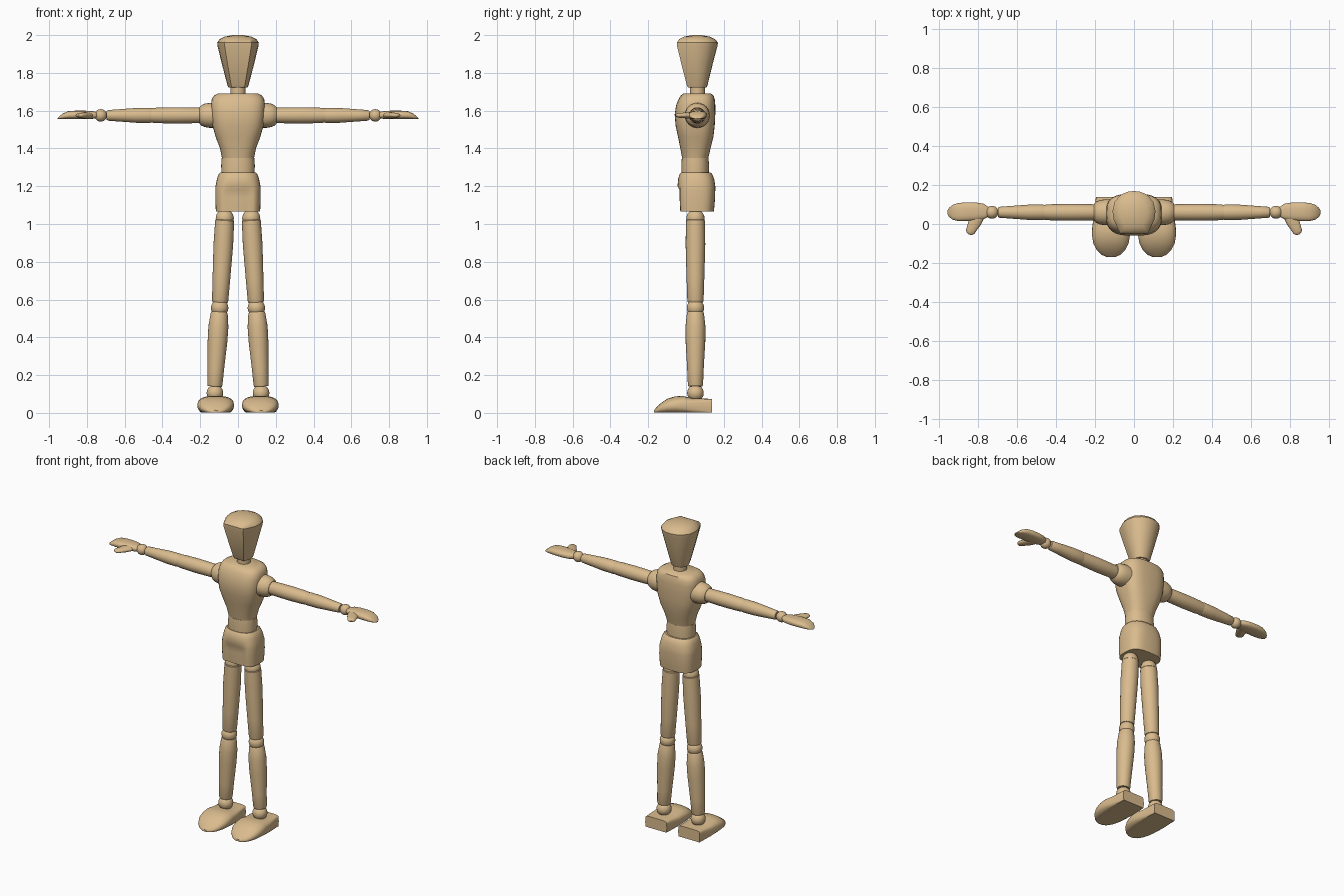
import bpy, bmesh, math
from mathutils import Vector, Matrix

wood = bpy.data.materials.new("light_wood")
wood.diffuse_color = (0.70, 0.50, 0.27, 1)
X, Y, Z = Vector((1, 0, 0)), Vector((0, 1, 0)), Vector((0, 0, 1))


def finish(name, bm, mirror=False, angle=35):
    bmesh.ops.recalc_face_normals(bm, faces=bm.faces[:])
    me = bpy.data.meshes.new(name)
    bm.to_mesh(me)
    bm.free()
    ob = bpy.data.objects.new(name, me)
    bpy.context.collection.objects.link(ob)
    me.materials.append(wood)
    bpy.ops.object.select_all(action='DESELECT')
    ob.select_set(True)
    bpy.context.view_layer.objects.active = ob
    bpy.ops.object.shade_smooth_by_angle(angle=math.radians(angle))
    if mirror:
        ob.modifiers.new("mirror", 'MIRROR').use_mirror_merge = False
    return ob


def loft(name, rings, mirror=False, angle=35):
    bm = bmesh.new()
    vs = [[bm.verts.new(p) for p in r] for r in rings]
    for a, b in zip(vs, vs[1:]):
        for i in range(len(a)):
            j = (i + 1) % len(a)
            bm.faces.new((a[i], a[j], b[j], b[i]))
    bm.faces.new(vs[0])
    bm.faces.new(vs[-1])
    return finish(name, bm, mirror, angle)


def ring(c, u, v, ru, rv, n=2.0, seg=32):
    """Superellipse cross-section."""
    f = lambda t: math.copysign(abs(t) ** (2 / n), t)
    return [Vector(c) + u * ru * f(math.cos(a)) + v * rv * f(math.sin(a))
            for a in (2 * math.pi * i / seg for i in range(seg))]


def limb(name, a, b, profile, flat=1.0):
    """Turned piece from a to b; profile holds (position 0-1, radius)."""
    a, b = Vector(a), Vector(b)
    d = (b - a).normalized()
    v = (Z if abs(d.z) < 0.9 else Y)
    u = d.cross(v).normalized()
    v = u.cross(d)
    loft(name, [ring(a.lerp(b, t), u, v, r, r * flat, seg=24) for t, r in profile], True)


def ball(name, c, r):
    bm = bmesh.new()
    bmesh.ops.create_uvsphere(bm, u_segments=24, v_segments=14, radius=r,
                              matrix=Matrix.Translation(c))
    finish(name, bm, True)


def stack(name, rows):
    """Body block from rows of (z, half width, front y, back y, squareness)."""
    return loft(name, [ring((0, (f + b) / 2, z), X, Y, w, (b - f) / 2, n)
                       for z, w, f, b, n in rows])


# head: faceted block with flat face panel and rounded back
outline = [(-.65, -1), (.65, -1), (.95, -.35), (1, .05), (.9, .5), (.6, .83),
           (.3, .96), (0, 1), (-.3, .96), (-.6, .83), (-.9, .5), (-1, .05), (-.95, -.35)]
head_rows = [(1.722, .05, .012, .108), (1.735, .056, .004, .114), (1.85, .086, -.025, .142),
             (1.94, .108, -.047, .166), (1.96, .11, -.048, .169), (1.978, .098, -.036, .155),
             (1.992, .07, -.01, .125), (2.0, .025, .035, .082)]
loft("head", [[Vector((x * w, (f + b) / 2 + y * (b - f) / 2, z)) for x, y in outline]
              for z, w, f, b in head_rows])
stack("neck", [(1.66, .04, .02, .1, 2), (1.74, .04, .02, .1, 2)])

# body blocks
stack("torso", [(1.345, .084, -.02, .117, 2.3), (1.40, .095, -.03, .13, 2.5),
                (1.46, .118, -.042, .145, 2.8), (1.52, .135, -.055, .152, 3),
                (1.58, .142, -.06, .155, 3), (1.63, .143, -.052, .155, 3),
                (1.66, .139, -.04, .152, 3), (1.68, .127, -.028, .146, 2.8),
                (1.692, .105, -.012, .13, 2.6)])
stack("waist", [(1.25, .087, -.024, .12, 2.2), (1.31, .089, -.025, .122, 2.2),
                (1.35, .086, -.022, .119, 2.2)])
pelvis = stack("pelvis", [(1.065, .117, -.04, .147, 3), (1.10, .119, -.042, .151, 3),
                          (1.14, .12, -.044, .154, 3), (1.18, .12, -.045, .155, 2.9),
                          (1.2, .119, -.045, .155, 2.8), (1.24, .111, -.041, .149, 2.6),
                          (1.265, .102, -.033, .138, 2.5), (1.272, .095, -.027, .13, 2.4)])
# shallow arched hollow low on the pelvis front
for v in pelvis.data.vertices:
    if v.co.y < 0 and abs(v.co.x) < .075 and v.co.z < 1.19:
        v.co.y += .01

# arms
S, AY, AZ = .12, .06, 1.575
limb("shoulder", (S, AY, AZ), (.205, AY, AZ),
     [(0, .066), (.35, .066), (.65, .062), (.87, .054), (1, .043)])
limb("upper_arm", (.19, AY, AZ), (.47, AY, AZ),
     [(0, .038), (.06, .041), (.5, .043), (.85, .041), (1, .037)])
limb("forearm", (.455, AY, AZ), (.695, AY, AZ),
     [(0, .037), (.06, .04), (.35, .039), (.75, .032), (.97, .028), (1, .024)])
ball("wrist", (.727, AY, AZ), .033)

# hand: flat mitten, (x, y centre, half width, bottom z, top z)
loft("hand", [ring((x, y, (b + t) / 2), Y, Z, w, (t - b) / 2, 2.5, 24) for x, y, w, b, t in [
    (.745, .062, .024, 1.56, 1.592), (.77, .064, .04, 1.557, 1.597), (.81, .064, .046, 1.555, 1.6),
    (.86, .063, .048, 1.555, 1.6), (.90, .061, .046, 1.555, 1.597), (.93, .06, .037, 1.555, 1.583),
    (.947, .06, .023, 1.555, 1.569), (.955, .06, .008, 1.555, 1.559)]], True)
limb("thumb", (.80, .04, AZ), (.845, -.053, AZ),
     [(0, .034), (.35, .033), (.6, .028), (.85, .024), (.95, .017), (1, .006)], .5)

# legs
LY = .05
ball("hip_joint", (.07, LY, 1.03), .048)
limb("thigh", (.07, LY, 1.025), (.095, LY, .585),
     [(0, .045), (.015, .05), (.3, .052), (.7, .047), (.98, .043), (1, .04)])
ball("knee", (.097, LY, .556), .046)
limb("shin", (.099, LY, .535), (.123, LY, .14),
     [(0, .041), (.02, .045), (.2, .053), (.4, .052), (.75, .044), (.98, .04), (1, .037)])
ball("ankle", (.122, LY, .105), .044)

# foot: square heel, rounded toe, flat sole; (y, half width, top z, squareness)
foot = []
for y, w, t, n in [(.138, .077, .074, 7), (.09, .082, .076, 5), (.03, .09, .078, 3.5),
                   (-.02, .096, .09, 2.7), (-.06, .097, .087, 2.4), (-.10, .09, .074, 2.3),
                   (-.135, .072, .05, 2.3), (-.158, .047, .027, 2.3), (-.17, .02, .014, 2.2)]:
    r = ring((.118, y, t * .45), X, Z, w, t * .55, n)
    foot.append([Vector((p.x, p.y, max(p.z, .002))) for p in r])
loft("foot", foot, True)
